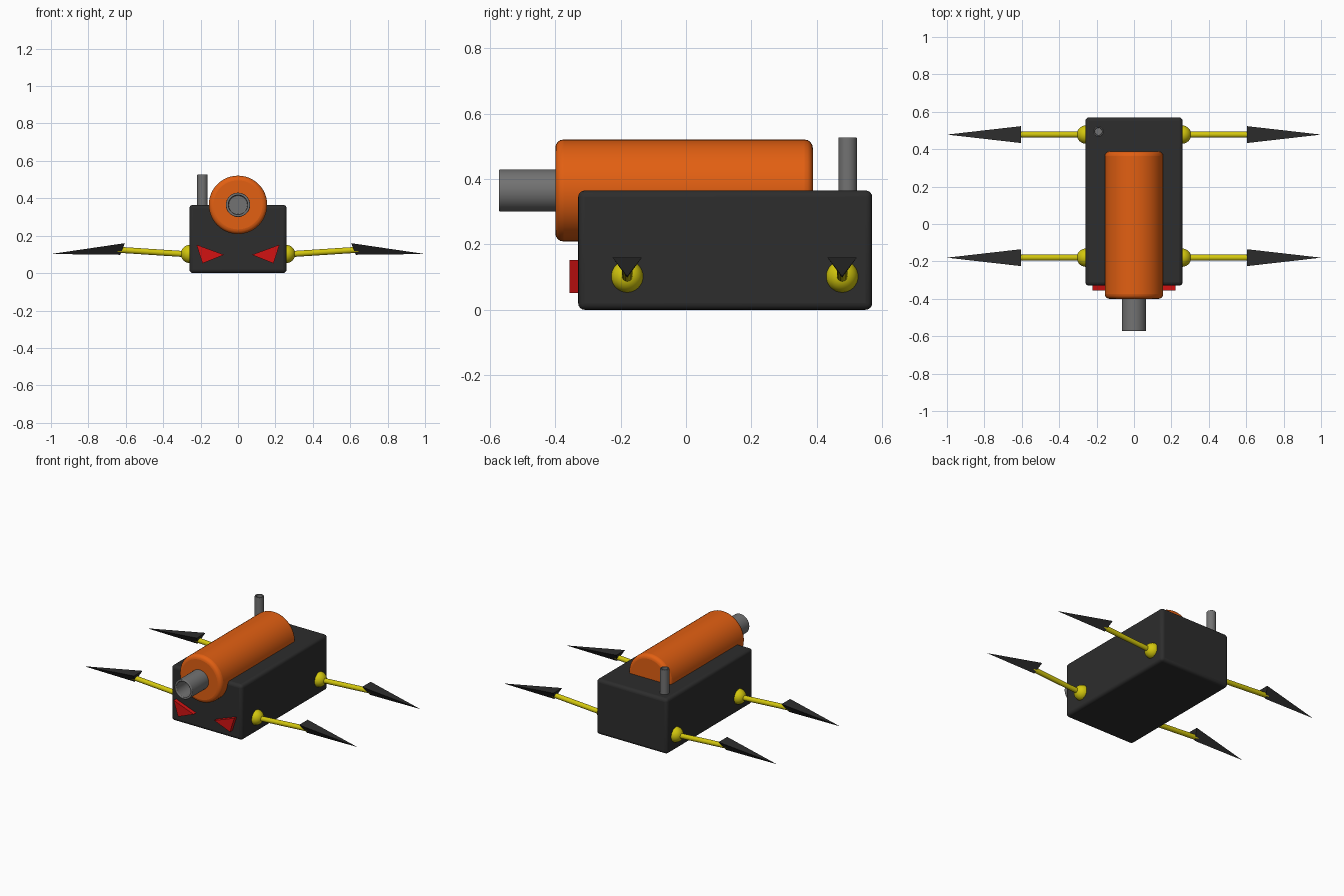
import bpy, bmesh, math
from mathutils import Vector

if "Cube" in bpy.data.objects:
    bpy.data.objects.remove(bpy.data.objects["Cube"])


def material(name, rgb):
    m = bpy.data.materials.new(name)
    m.diffuse_color = (*rgb, 1)
    m.use_nodes = True
    m.node_tree.nodes["Principled BSDF"].inputs["Base Color"].default_value = m.diffuse_color
    return m


BLACK = material("black", (0.026, 0.026, 0.026))
ORANGE = material("orange", (0.76, 0.115, 0.006))
YELLOW = material("yellow", (0.65, 0.57, 0.004))
RED = material("red", (0.65, 0.006, 0.006))
GREY = material("grey", (0.17, 0.17, 0.17))


def finish(obj, name, mat, smooth=True):
    obj.name = name
    obj.data.materials.append(mat)
    if smooth:
        bpy.ops.object.shade_smooth_by_angle(angle=math.radians(40))
    return obj


def bevel(obj, width):
    mod = obj.modifiers.new("rounded edges", 'BEVEL')
    mod.width = width
    mod.segments = 4
    mod.limit_method = 'ANGLE'
    mod.angle_limit = math.radians(40)


def rod(name, start, end, radius, mat, sides=32):
    a, b = Vector(start), Vector(end)
    bpy.ops.mesh.primitive_cylinder_add(vertices=sides, radius=radius, depth=(b - a).length,
                                        location=(a + b) / 2)
    obj = bpy.context.object
    obj.rotation_euler = (b - a).to_track_quat('Z', 'Y').to_euler()
    return finish(obj, name, mat)


def hollow_end(obj, wall, depth):
    """Sink an open bore into the cap at the local +z end."""
    bm = bmesh.new()
    bm.from_mesh(obj.data)
    cap = max(bm.faces, key=lambda f: f.calc_center_median().z)
    bmesh.ops.inset_individual(bm, faces=[cap], thickness=wall)
    new = bmesh.ops.extrude_discrete_faces(bm, faces=[cap])["faces"][0]
    bmesh.ops.translate(bm, verts=new.verts, vec=(0, 0, -depth))
    bm.to_mesh(obj.data)
    bm.free()


def solid(name, points, faces, mat):
    mesh = bpy.data.meshes.new(name)
    mesh.from_pydata(points, [], faces)
    bm = bmesh.new()
    bm.from_mesh(mesh)
    bmesh.ops.recalc_face_normals(bm, faces=bm.faces)
    bm.to_mesh(mesh)
    bm.free()
    obj = bpy.data.objects.new(name, mesh)
    bpy.context.collection.objects.link(obj)
    return finish(obj, name, mat, smooth=False)


# Box body
bpy.ops.mesh.primitive_cube_add(size=1, location=(0, 0.12, 0.1825))
body = bpy.context.object
body.scale = (0.52, 0.90, 0.365)
bpy.ops.object.transform_apply(location=False, rotation=False, scale=True)
bevel(finish(body, "body", BLACK), 0.02)

# Tank on top, with nozzle and exhaust pipe
tank = rod("tank", (0, 0.388, 0.365), (0, -0.40, 0.365), 0.156, ORANGE, 48)
bevel(tank, 0.025)
nozzle = rod("nozzle", (0, -0.35, 0.365), (0, -0.573, 0.365), 0.065, GREY)
hollow_end(nozzle, 0.014, 0.12)
bevel(nozzle, 0.005)
pipe = rod("exhaust_pipe", (-0.19, 0.495, 0.34), (-0.19, 0.495, 0.528), 0.028, GREY)
hollow_end(pipe, 0.008, 0.1)
bevel(pipe, 0.003)

for side, label in ((-1, "left"), (1, "right")):
    # Slanted triangular eye
    outline = [(0.222, 0.152), (0.075, 0.098), (0.19, 0.052)]
    pts = [(side * x, y, z) for y in (-0.356, -0.32) for x, z in outline]
    solid(label + "_eye", pts,
          [(0, 1, 2), (3, 5, 4), (0, 3, 4, 1), (1, 4, 5, 2), (2, 5, 3, 0)], RED)

    for y, place in ((-0.18, "front"), (0.478, "back")):
        name = f"{place}_{label}"
        # Ball joint
        bpy.ops.mesh.primitive_uv_sphere_add(segments=32, ring_count=16, radius=0.049,
                                             location=(side * 0.257, y, 0.102))
        finish(bpy.context.object, name + "_joint", YELLOW)
        # Leg rod
        rod(name + "_leg", (side * 0.26, y, 0.10), (side * 0.66, y, 0.126), 0.016, YELLOW, 16)
        # Three-sided spike foot
        solid(name + "_claw",
              [(side * 0.605, y - 0.045, 0.16), (side * 0.605, y + 0.045, 0.16),
               (side * 0.63, y, 0.098), (side * 1.0, y, 0.102)],
              [(0, 1, 2), (0, 1, 3), (1, 2, 3), (2, 0, 3)], BLACK)
